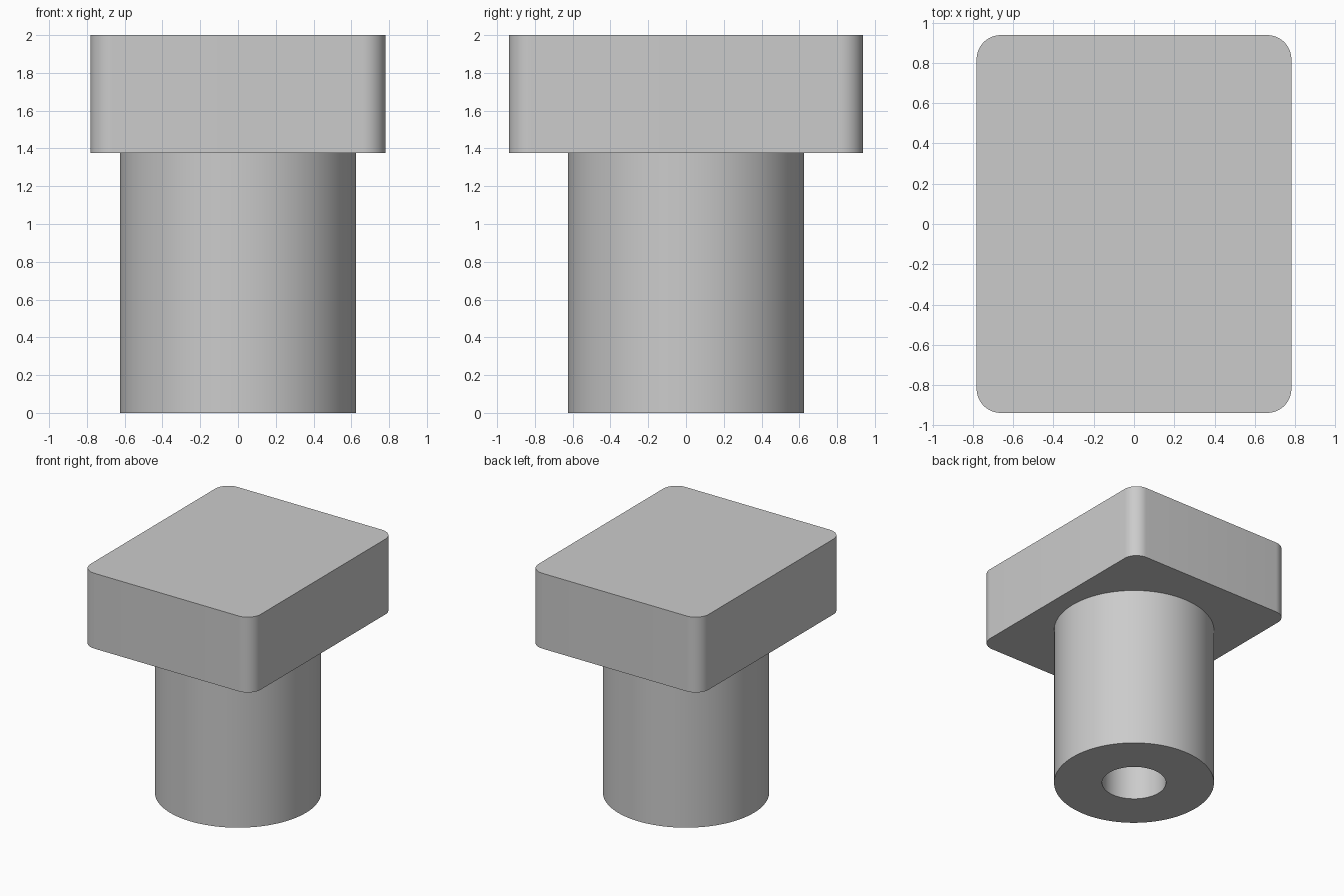
import bpy
import bmesh
import math
from mathutils import Vector

HEAD_SIZE = Vector((1.5625, 1.875, 0.625))
STEM_HEIGHT = 1.375
STEM_RADIUS = 0.625
BORE_RADIUS = 0.25
CORNER_RADIUS = 0.12

default_cube = bpy.data.objects.get("Cube")
if default_cube:
    bpy.data.objects.remove(default_cube, do_unlink=True)

grey = bpy.data.materials.new("plain grey")
grey.use_nodes = True
grey.diffuse_color = (0.6, 0.6, 0.6, 1)
grey.node_tree.nodes["Principled BSDF"].inputs["Base Color"].default_value = (0.6, 0.6, 0.6, 1)


def finish(bm, name):
    """Turn a bmesh into a smooth-shaded object with sharp rims."""
    bmesh.ops.recalc_face_normals(bm, faces=bm.faces)
    mesh = bpy.data.meshes.new(name)
    bm.to_mesh(mesh)
    bm.free()
    mesh.materials.append(grey)
    obj = bpy.data.objects.new(name, mesh)
    bpy.context.collection.objects.link(obj)
    bpy.ops.object.select_all(action="DESELECT")
    obj.select_set(True)
    bpy.context.view_layer.objects.active = obj
    bpy.ops.object.shade_smooth_by_angle(angle=math.radians(30))
    return obj


# Rectangular head with rounded upright corners
bm = bmesh.new()
bmesh.ops.create_cube(bm, size=1)
bmesh.ops.scale(bm, vec=HEAD_SIZE, verts=bm.verts)
bmesh.ops.translate(bm, vec=(0, 0, STEM_HEIGHT + HEAD_SIZE.z / 2), verts=bm.verts)
uprights = [e for e in bm.edges
            if abs(e.verts[0].co.z - e.verts[1].co.z) > 0.1]
bmesh.ops.bevel(bm, geom=uprights, offset=CORNER_RADIUS, offset_type="OFFSET",
                segments=12, profile=0.5, affect="EDGES")
finish(bm, "head")

# Round stem with a blind bore that the head closes
bm = bmesh.new()
profile = [(BORE_RADIUS, STEM_HEIGHT), (BORE_RADIUS, 0),
           (STEM_RADIUS, 0), (STEM_RADIUS, STEM_HEIGHT)]
points = [bm.verts.new((r, 0, z)) for r, z in profile]
edges = [bm.edges.new(pair) for pair in zip(points, points[1:])]
bmesh.ops.spin(bm, geom=points + edges, cent=(0, 0, 0), axis=(0, 0, 1),
               angle=math.tau, steps=96, use_merge=True)
bmesh.ops.remove_doubles(bm, verts=bm.verts, dist=0.0001)
# Orient the walls explicitly: the tube is open under the head
bmesh.ops.recalc_face_normals(bm, faces=bm.faces)
base = next(f for f in bm.faces if abs(f.normal.z) > 0.9)
if base.normal.z > 0:
    bmesh.ops.reverse_faces(bm, faces=bm.faces)
finish(bm, "stem")
